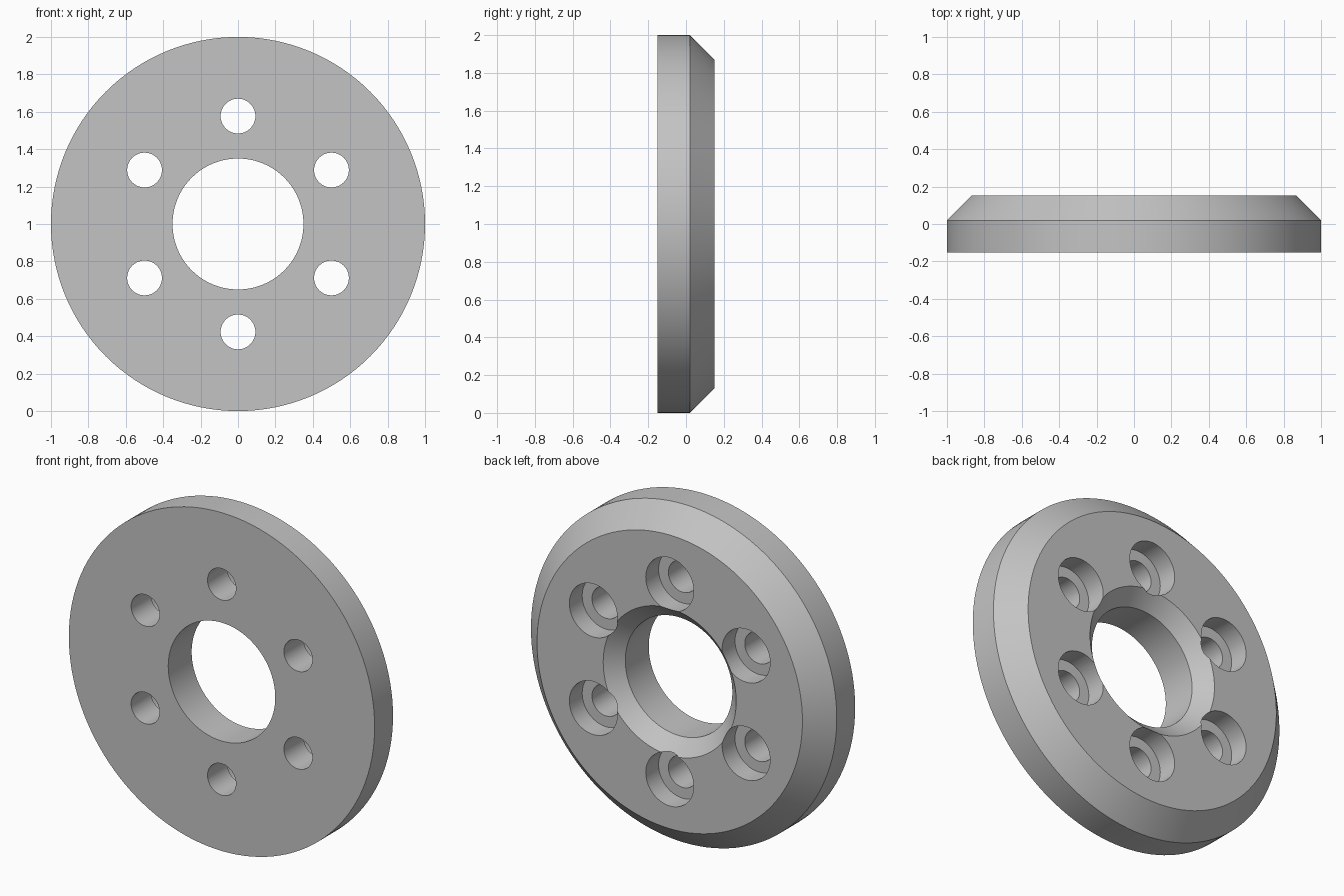
import bpy
import bmesh
from math import cos, sin, pi, radians
from mathutils import Vector

cube = bpy.data.objects.get("Cube")
if cube:
    bpy.data.objects.remove(cube, do_unlink=True)

HALF = 0.152          # half of the thickness
CENTRE = Vector((0, 0, 1))
BOLT_RADIUS = 0.577   # circle on which the holes sit

steel = bpy.data.materials.new("grey steel")
steel.use_nodes = True
GREY = (0.55, 0.55, 0.55, 1)
steel.diffuse_color = GREY
steel.node_tree.nodes["Principled BSDF"].inputs["Base Color"].default_value = GREY


def revolve(bm, profile, centre, segments, closed):
    """Turn (radius, y) points around the y axis; open profiles get end caps."""
    rings = []
    for r, y in profile:
        angles = [2 * pi * i / segments for i in range(segments)]
        rings.append([bm.verts.new(centre + Vector((r * cos(a), y, r * sin(a)))) for a in angles])
    pairs = list(zip(rings, rings[1:]))
    if closed:
        pairs.append((rings[-1], rings[0]))
    else:
        bm.faces.new(rings[0])
        bm.faces.new(rings[-1])
    for a, b in pairs:
        for i in range(segments):
            j = (i + 1) % segments
            bm.faces.new((a[i], a[j], b[j], b[i]))


def make_object(name, bm):
    bmesh.ops.recalc_face_normals(bm, faces=bm.faces)
    mesh = bpy.data.meshes.new(name)
    bm.to_mesh(mesh)
    bm.free()
    mesh.materials.append(steel)
    obj = bpy.data.objects.new(name, mesh)
    bpy.context.collection.objects.link(obj)
    return obj


# Disc with chamfered rim and chamfered central bore
bm = bmesh.new()
revolve(bm, [(0.35, -HALF), (1, -HALF), (1, 0.02), (0.868, HALF),
             (0.435, HALF), (0.35, HALF - 0.085)], CENTRE, 128, True)
disc = make_object("flange_disc", bm)

# Six counterbored bolt holes
bm = bmesh.new()
floor = HALF - 0.12
for k in range(6):
    a = radians(90 + 60 * k)
    hole = CENTRE + BOLT_RADIUS * Vector((cos(a), 0, sin(a)))
    revolve(bm, [(0.093, -HALF - 0.1), (0.093, floor), (0.157, floor),
                 (0.157, HALF + 0.1)], hole, 48, False)
cutter = make_object("bolt_hole_cutter", bm)
cutter.hide_render = True

# Cut the holes and drop the cutter
bpy.ops.object.select_all(action="DESELECT")
disc.select_set(True)
bpy.context.view_layer.objects.active = disc
cut = disc.modifiers.new("bolt holes", "BOOLEAN")
cut.operation = "DIFFERENCE"
cut.solver = "EXACT"
cut.object = cutter
bpy.ops.object.modifier_apply(modifier=cut.name)
bpy.data.objects.remove(cutter, do_unlink=True)

bpy.ops.object.shade_smooth_by_angle(angle=radians(30))
